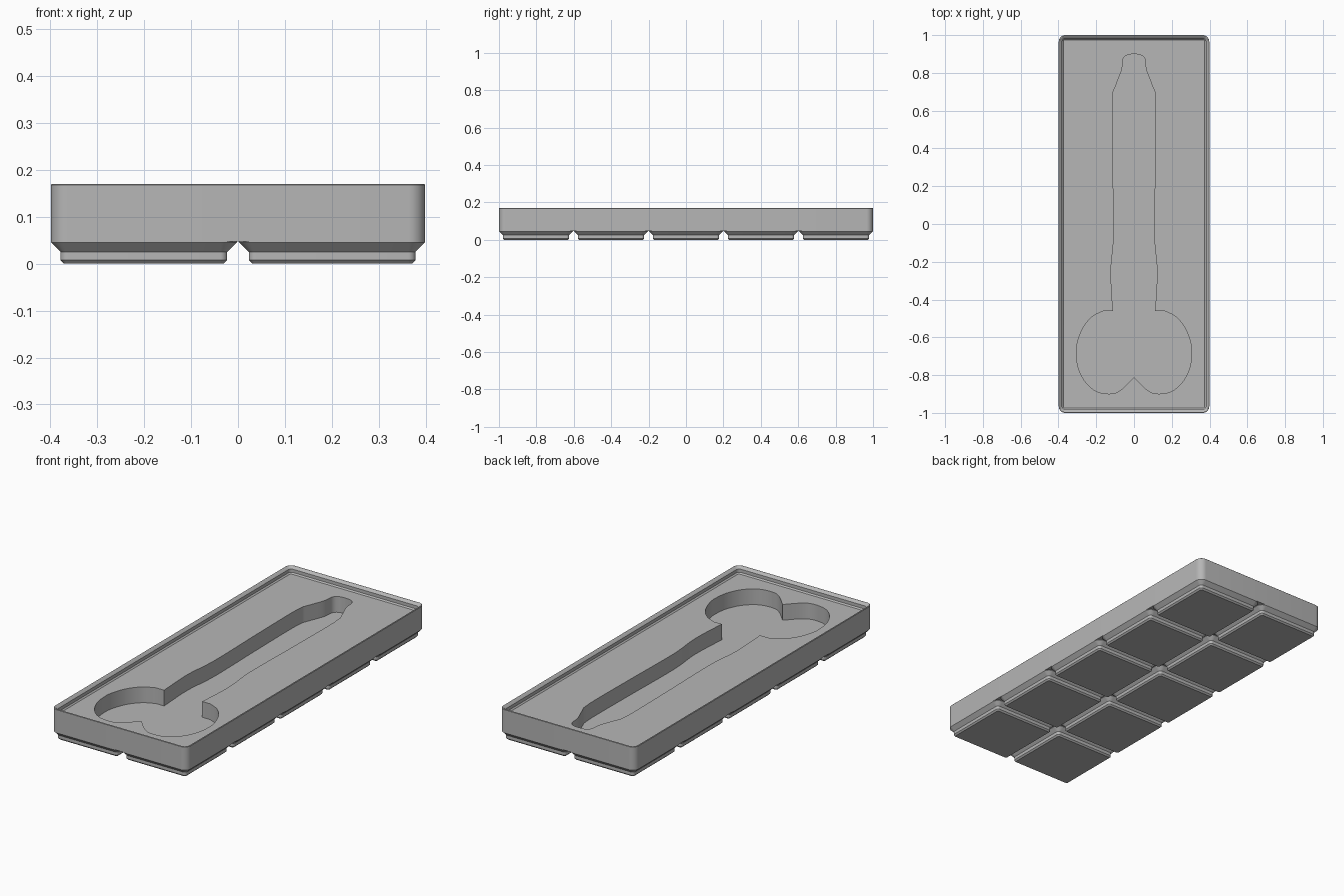
import bpy, bmesh, math
from mathutils import Vector

if "Cube" in bpy.data.objects:
    bpy.data.objects.remove(bpy.data.objects["Cube"])

MM = 2 / 209.5      # the tray is laid out in millimetres
PITCH = 42
COLS, ROWS = 2, 5

grey = bpy.data.materials.new("light grey plastic")
grey.use_nodes = True
colour = (0.47, 0.47, 0.47, 1)
grey.diffuse_color = colour
grey.node_tree.nodes["Principled BSDF"].inputs["Base Color"].default_value = colour


def rounded_rect(hx, hy, r, steps=8):
    """Counter-clockwise rounded rectangle."""
    pts = []
    for q, (sx, sy) in enumerate([(1, 1), (-1, 1), (-1, -1), (1, -1)]):
        for i in range(steps + 1):
            a = (q + i / steps) * math.pi / 2
            pts.append((sx * (hx - r) + r * math.cos(a), sy * (hy - r) + r * math.sin(a)))
    return pts


def loft(bm, rings):
    """Skin a stack of (outline, z) rings and cap both ends."""
    loops = [[bm.verts.new((x, y, z)) for x, y in pts] for pts, z in rings]
    n = len(loops[0])
    for a, b in zip(loops, loops[1:]):
        for i in range(n):
            j = (i + 1) % n
            bm.faces.new((a[i], a[j], b[j], b[i]))
    bm.faces.new(loops[0][::-1])
    bm.faces.new(loops[-1])


def make_object(name, bm):
    bmesh.ops.recalc_face_normals(bm, faces=bm.faces)
    mesh = bpy.data.meshes.new(name)
    bm.to_mesh(mesh)
    bm.free()
    mesh.materials.append(grey)
    obj = bpy.data.objects.new(name, mesh)
    bpy.context.collection.objects.link(obj)
    return obj


def activate(obj):
    bpy.ops.object.select_all(action='DESELECT')
    obj.select_set(True)
    bpy.context.view_layer.objects.active = obj


def section_rings(hx, hy, radius, profile):
    return [([(x * MM, y * MM) for x, y in rounded_rect(hx - d, hy - d, radius - d)], z * MM)
            for d, z in profile]


def smooth_path(points, steps=5):
    """Catmull-Rom curve through the points."""
    p = [Vector(q) for q in points]
    p = [2 * p[0] - p[1]] + p + [2 * p[-1] - p[-2]]
    out = []
    for a, b, c, d in zip(p, p[1:], p[2:], p[3:]):
        for i in range(steps):
            t = i / steps
            out.append((2 * b + (c - a) * t + (2 * a - 5 * b + 4 * c - d) * t ** 2
                        + (3 * b - a - 3 * c + d) * t ** 3) / 2)
    return out + [p[-2]]


# Tray body with its stepped stacking lip: (inset, height)
bm = bmesh.new()
loft(bm, section_rings(COLS * PITCH / 2 - 0.25, ROWS * PITCH / 2 - 0.25, 3.75, [
    (0, 5), (0, 17.6), (0.2, 17.8), (0.5, 17.8), (0.7, 17.7),
    (1.9, 16.5), (1.9, 14.7), (2.6, 14)]))
body = make_object("tray_body", bm)

# Pocket outline: half of it, from the narrow end to the wide end, then mirrored
tip = [(0, 0.9), (0.035, 0.895), (0.058, 0.873), (0.064, 0.82), (0.09, 0.75), (0.11, 0.7)]
stem = [(0.11, 0.7), (0.115, 0.6), (0.112, 0.3), (0.107, -0.05), (0.122, -0.25), (0.112, -0.46)]
bulb = [(0.16, -0.46), (0.22, -0.49), (0.27, -0.55), (0.3, -0.63), (0.305, -0.69),
        (0.295, -0.76), (0.265, -0.825), (0.22, -0.873), (0.17, -0.895),
        (0.11, -0.897), (0.065, -0.875), (0, -0.81)]
half = smooth_path(tip)[:-1] + smooth_path(stem) + smooth_path(bulb)
outline = [(x, y) for x, y in half] + [(-x, y) for x, y in half[-2:0:-1]]

bm = bmesh.new()
loft(bm, [(outline, 0.05), (outline, 0.25)])
cutter = make_object("pocket_cutter", bm)
cutter.hide_render = True

cut = body.modifiers.new("pocket", 'BOOLEAN')
cut.operation = 'DIFFERENCE'
cut.solver = 'EXACT'
cut.object = cutter
activate(body)
bpy.ops.object.modifier_apply(modifier=cut.name)
bpy.data.objects.remove(cutter)
bpy.ops.object.shade_smooth_by_angle(angle=math.radians(25))

# Grid of chamfered feet
for col in range(COLS):
    for row in range(ROWS):
        bm = bmesh.new()
        loft(bm, section_rings(20.75, 20.75, 3.75, [
            (2.95, 0), (2.15, 0.8), (2.15, 2.6), (0, 4.75), (0, 5)]))
        foot = make_object(f"foot_{col + 1}_{row + 1}", bm)
        foot.location = ((col - (COLS - 1) / 2) * PITCH * MM,
                         (row - (ROWS - 1) / 2) * PITCH * MM, 0)
        activate(foot)
        bpy.ops.object.shade_smooth_by_angle(angle=math.radians(25))
